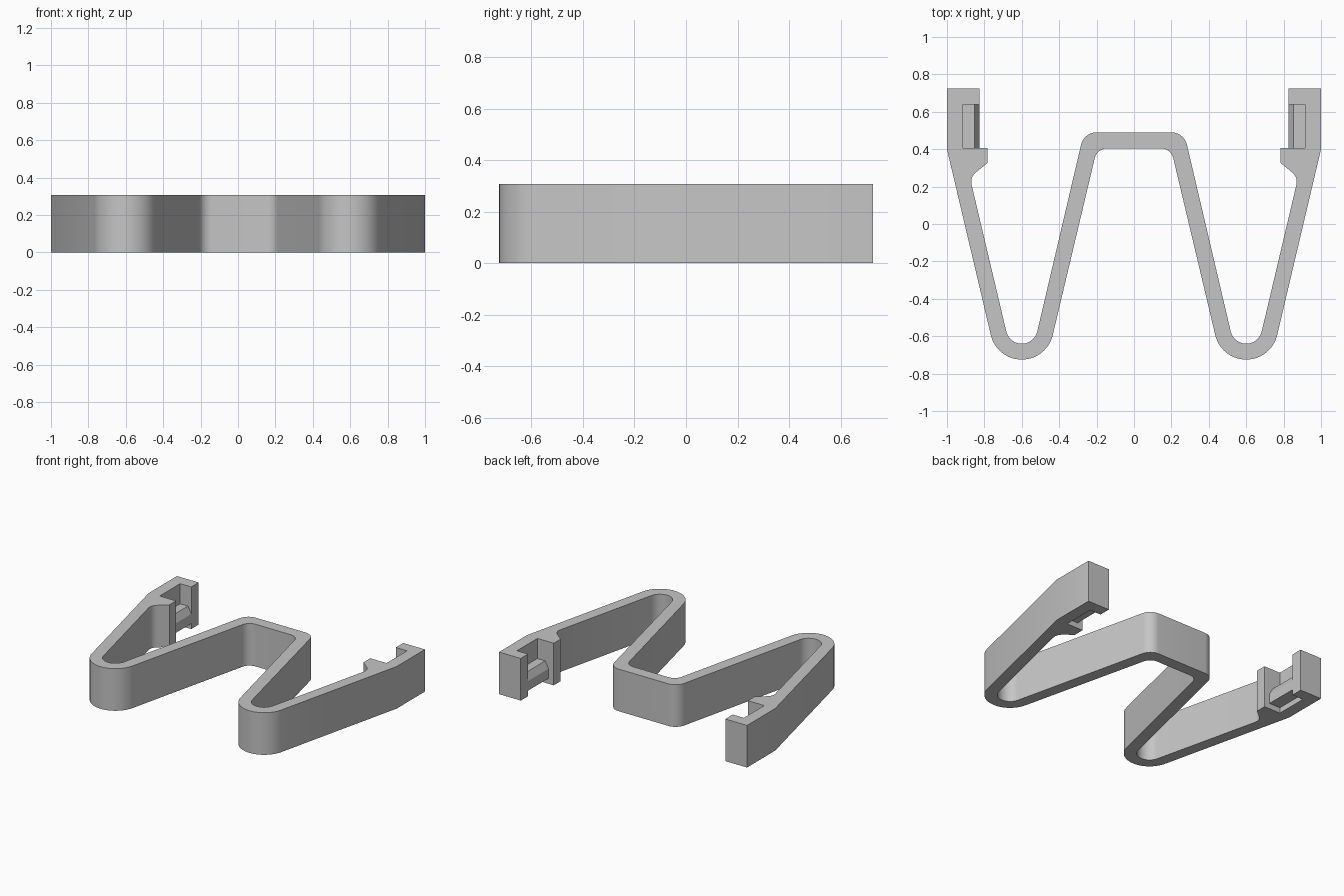
import bpy, bmesh
from math import radians, sin, cos

if "Cube" in bpy.data.objects:
    bpy.data.objects.remove(bpy.data.objects["Cube"], do_unlink=True)

HEIGHT = 0.307
LEAN = 13.4      # lean of the spring legs in degrees

grey = bpy.data.materials.new("plain grey")
grey.use_nodes = True
grey.diffuse_color = (0.56, 0.56, 0.56, 1)
grey.node_tree.nodes["Principled BSDF"].inputs["Base Color"].default_value = (0.56, 0.56, 0.56, 1)


def arc(cx, cy, r, start, end, steps):
    angles = [radians(start + (end - start) * i / steps) for i in range(steps + 1)]
    return [(cx + r * cos(a), cy + r * sin(a)) for a in angles]


def prism(name, points, offset):
    """Extrude a closed loop of 3D points along offset."""
    bm = bmesh.new()
    face = bm.faces.new([bm.verts.new(p) for p in points])
    result = bmesh.ops.extrude_face_region(bm, geom=[face], use_keep_orig=True)
    moved = [v for v in result["geom"] if isinstance(v, bmesh.types.BMVert)]
    bmesh.ops.translate(bm, verts=moved, vec=offset)
    bmesh.ops.recalc_face_normals(bm, faces=bm.faces)
    mesh = bpy.data.meshes.new(name)
    bm.to_mesh(mesh)
    bm.free()
    mesh.materials.append(grey)
    obj = bpy.data.objects.new(name, mesh)
    bpy.context.collection.objects.link(obj)
    return obj


# Upper side of the band: bridge corner, inside of the bend, tab, pocket, end block
upper = arc(0.2, 0.405, 0.085, 90, LEAN, 10)
upper += arc(0.6, -0.555, 0.085, 180 + LEAN, 360 - LEAN, 20)
upper += arc(0.805, 0.225, 0.065, -LEAN, 52, 8)
upper += [(0.783, 0.327), (0.783, 0.405), (0.915, 0.405), (0.915, 0.64),
          (0.825, 0.64), (0.825, 0.725)]

# Lower side of the band: outer wall, outside of the bend, bridge fillet
lower = [(1, 0.725), (1, 0.4)]
lower += arc(0.6, -0.555, 0.17, -LEAN, LEAN - 180, 28)
lower += arc(0.142, 0.335, 0.07, LEAN, 90, 10)

half = upper + lower
outline = half + [(-x, y) for x, y in reversed(half)]
spring = prism("spring_band", [(x, y, 0) for x, y in outline], (0, 0, HEIGHT))

bpy.ops.object.select_all(action="DESELECT")
spring.select_set(True)
bpy.context.view_layer.objects.active = spring
bpy.ops.object.shade_smooth_by_angle(angle=radians(25))

# Chamfered catch bar across each pocket
catch = [(0.915, 0.04), (0.825, 0.04), (0.825, 0.11), (0.852, 0.16), (0.915, 0.16)]
for name, side in (("left_catch", 1), ("right_catch", -1)):
    prism(name, [(side * x, 0.405, z) for x, z in catch], (0, 0.235, 0))
